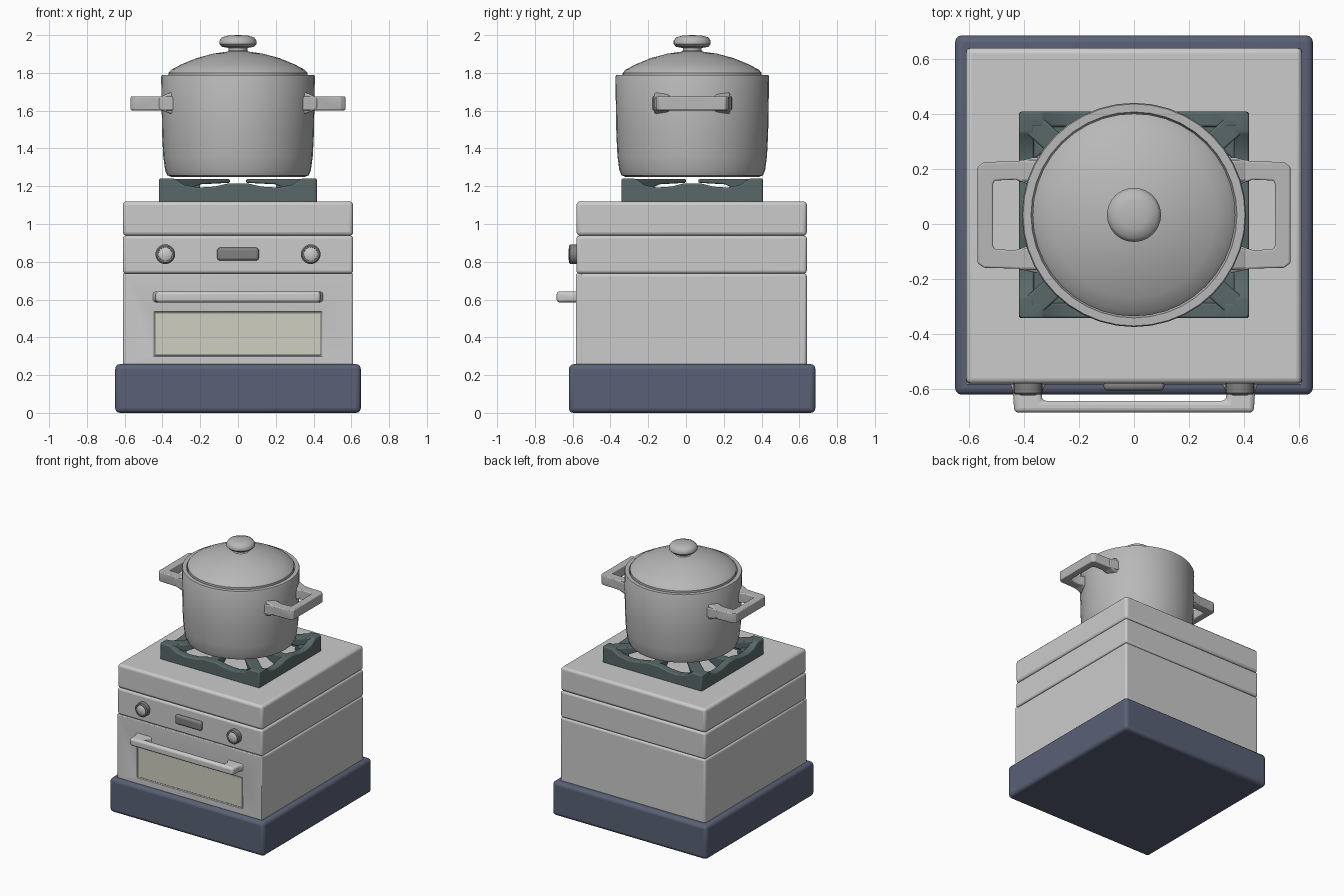
import bpy, bmesh, math
from mathutils import Matrix, Vector

if "Cube" in bpy.data.objects:
    bpy.data.objects.remove(bpy.data.objects["Cube"])

CY = 0.033  # pot and grate centre in y


def mat(name, rgb):
    m = bpy.data.materials.new(name)
    m.diffuse_color = (*rgb, 1)
    m.use_nodes = True
    m.node_tree.nodes["Principled BSDF"].inputs["Base Color"].default_value = m.diffuse_color
    return m


NAVY = mat("navy", (0.10, 0.12, 0.18))
IRON = mat("iron", (0.10, 0.14, 0.14))
POT = mat("pot_grey", (0.48, 0.48, 0.48))
GLASS = mat("glass", (0.62, 0.62, 0.53))
DARK = mat("dark_grey", (0.22, 0.22, 0.22))


def finish(name, bm, material=None, bevel=0.0, segs=3):
    bmesh.ops.recalc_face_normals(bm, faces=bm.faces[:])
    me = bpy.data.meshes.new(name)
    bm.to_mesh(me)
    bm.free()
    ob = bpy.data.objects.new(name, me)
    bpy.context.collection.objects.link(ob)
    if material:
        me.materials.append(material)
    bpy.ops.object.select_all(action='DESELECT')
    ob.select_set(True)
    bpy.context.view_layer.objects.active = ob
    bpy.ops.object.shade_smooth_by_angle(angle=math.radians(40))
    if bevel:
        b = ob.modifiers.new("bevel", 'BEVEL')
        b.width, b.segments = bevel, segs
        b.limit_method, b.angle_limit = 'ANGLE', math.radians(30)
    return ob


def prism(name, pts, lo, hi, place, material=None, bevel=0.0):
    """Extrude a 2D outline from lo to hi; place(u, v, w) gives the 3D point."""
    bm = bmesh.new()
    a = [bm.verts.new(place(u, v, lo)) for u, v in pts]
    b = [bm.verts.new(place(u, v, hi)) for u, v in pts]
    bm.faces.new(a)
    bm.faces.new(b)
    for i in range(len(pts)):
        j = (i + 1) % len(pts)
        bm.faces.new((a[i], a[j], b[j], b[i]))
    return finish(name, bm, material, bevel)


def box(name, x, y, z, material=None, bevel=0.015):
    pts = [(x[0], y[0]), (x[1], y[0]), (x[1], y[1]), (x[0], y[1])]
    return prism(name, pts, z[0], z[1], lambda u, v, w: (u, v, w), material, bevel)


def lathe(name, profile, matrix, material=None, steps=40):
    """Spin an (r, z) profile round z, then move it into place."""
    bm = bmesh.new()
    vs = [bm.verts.new((r, 0, z)) for r, z in profile]
    es = [bm.edges.new(p) for p in zip(vs, vs[1:])]
    bmesh.ops.spin(bm, geom=vs + es, cent=(0, 0, 0), axis=(0, 0, 1),
                   angle=2 * math.pi, steps=steps, use_duplicate=False)
    bmesh.ops.remove_doubles(bm, verts=bm.verts[:], dist=1e-4)
    bmesh.ops.transform(bm, matrix=matrix, verts=bm.verts[:])
    return finish(name, bm, material)


# Base and stacked body slabs
box("base", (-0.65, 0.65), (-0.62, 0.685), (0, 0.258), NAVY, 0.025)
box("oven_body", (-0.61, 0.61), (-0.568, 0.64), (0.24, 0.738))
box("control_panel", (-0.61, 0.61), (-0.58, 0.64), (0.738, 0.938))
box("cooktop", (-0.61, 0.61), (-0.58, 0.64), (0.938, 1.12), None, 0.02)

# Door with recessed window
door = box("oven_door", (-0.61, 0.61), (-0.583, -0.55), (0.255, 0.738), None, 0.007)
cutter = box("window_cutter", (-0.445, 0.445), (-0.7, -0.572), (0.30, 0.535), None, 0)
cutter.hide_render = True
cutter.hide_set(True)
cut = door.modifiers.new("window", 'BOOLEAN')
cut.object, cut.operation, cut.solver = cutter, 'DIFFERENCE', 'EXACT'
bpy.context.view_layer.objects.active = door
bpy.ops.object.modifier_move_to_index(modifier="window", index=0)
box("window_glass", (-0.44, 0.44), (-0.577, -0.56), (0.305, 0.53), GLASS, 0.004)

# Door handle, one U-shaped bar flaring where it meets the door
half = [(0.46, -0.57), (0.44, -0.60), (0.435, -0.685)]
inner = [(0.335, -0.642), (0.335, -0.605), (0.31, -0.57)]
outline = half + [(-x, y) for x, y in half[::-1]] \
    + [(-x, y) for x, y in inner[::-1]] + inner
prism("door_handle", outline, 0.585, 0.643, lambda u, v, w: (u, v, w), None, 0.016)

# Knobs and display
for s, side in ((-1, "left"), (1, "right")):
    m = Matrix.Translation((s * 0.385, -0.575, 0.84)) @ Matrix.Rotation(math.pi / 2, 4, 'X')
    lathe(side + "_knob_collar", [(0, 0), (0.052, 0), (0.052, 0.038), (0.045, 0.045), (0.037, 0.045),
                                  (0.035, 0.036), (0, 0.036)], m, DARK, 24)
    lathe(side + "_knob_cap", [(0.036, 0.03), (0.036, 0.042), (0.028, 0.047), (0, 0.048)], m, None, 24)
box("display", (-0.11, 0.11), (-0.605, -0.57), (0.807, 0.875), DARK, 0.014)

# Grate frame: bars whose top dips between the corners and the middle
right = [(1.0, 1.115), (0.99, 1.24), (0.80, 1.24), (0.68, 1.207), (0.5, 1.193), (0.3, 1.198), (0.12, 1.215)]
bar = right + [(-u, z) for u, z in right[::-1]]
HX, HY, T = 0.418, 0.375, 0.055
for s, name in ((-1, "front"), (1, "back")):
    prism(name + "_grate_bar", [(u * HX, z) for u, z in bar], s * (HY - T), s * HY,
          lambda u, v, w: (u, CY + w, v), IRON, 0.008)
for s, name in ((-1, "left"), (1, "right")):
    prism(name + "_grate_bar", [(u * HY, z) for u, z in bar], s * (HX - T), s * HX,
          lambda u, v, w: (w, CY + u, v), IRON, 0.008)

# Diagonal fingers, thinning towards the centre, and corner gussets
finger = [(0.51, 1.12), (0.51, 1.238), (0.09, 1.238), (0.09, 1.218), (0.30, 1.21), (0.42, 1.17), (0.45, 1.12)]
for sx in (-1, 1):
    for sy in (-1, 1):
        d = Vector((sx * HX, sy * HY)).normalized()
        prism("grate_finger", finger, -0.04, 0.04,
              lambda u, v, w: (d.x * u - d.y * w, CY + d.y * u + d.x * w, v), IRON, 0.007)
        g = [(0.40, 0.36), (0.40, 0.17), (0.34, 0.22), (0.27, 0.27), (0.20, 0.36)]
        prism("grate_corner", g, 1.115, 1.19,
              lambda u, v, w: (sx * u, CY + sy * v, w), IRON, 0.007)

# Short fingers from the middle of each side
for i in range(4):
    a = i * math.pi / 2
    r = HX if i % 2 == 0 else HY
    c, s = math.cos(a), math.sin(a)
    prism("grate_side_finger", [(r - 0.02, 1.12), (r - 0.02, 1.215), (0.2, 1.215), (0.2, 1.19), (r - 0.09, 1.12)],
          -0.03, 0.03, lambda u, v, w: (c * u - s * w, CY + s * u + c * w, v), IRON, 0.006)

# Pot, lid and lid knob
at = Matrix.Translation((0, CY, 0))
lathe("pot", [(0, 1.25), (0.355, 1.25), (0.375, 1.258), (0.386, 1.285), (0.396, 1.36), (0.402, 1.48),
              (0.407, 1.78), (0.403, 1.788), (0.374, 1.788), (0.368, 1.77), (0, 1.77)], at, POT)
lathe("lid", [(0.368, 1.775), (0.368, 1.80), (0.352, 1.817), (0.30, 1.845), (0.22, 1.878),
              (0.13, 1.902), (0.06, 1.912), (0, 1.914)], at, POT)
lathe("lid_knob", [(0.062, 1.905), (0.05, 1.918), (0.05, 1.932), (0.085, 1.938), (0.098, 1.952), (0.098, 1.970),
                   (0.085, 1.988), (0.05, 1.998), (0, 2.0)], at, POT, 32)

# Pot handles: U-shaped grips with flared roots
half = [(0.33, 0.21), (0.37, 0.208), (0.42, 0.195), (0.545, 0.192), (0.568, 0.175)]
inner = [(0.512, 0.115), (0.505, 0.125), (0.43, 0.128), (0.38, 0.11), (0.35, 0.11)]
grip = half + [(x, -y) for x, y in half[::-1]] + [(x, -y) for x, y in inner[::-1]] + inner
for s, name in ((-1, "left"), (1, "right")):
    prism(name + "_pot_handle", grip, 1.602, 1.675,
          lambda u, v, w: (s * u, CY + v, w), POT, 0.014)
    for t in (-1, 1):
        prism(name + "_handle_root", [(0.345, 1.58), (0.375, 1.59), (0.42, 1.61), (0.42, 1.668),
                                      (0.375, 1.69), (0.345, 1.70)], t * 0.12, t * 0.20,
              lambda u, v, w: (s * u, CY + w, v), POT, 0.01)
